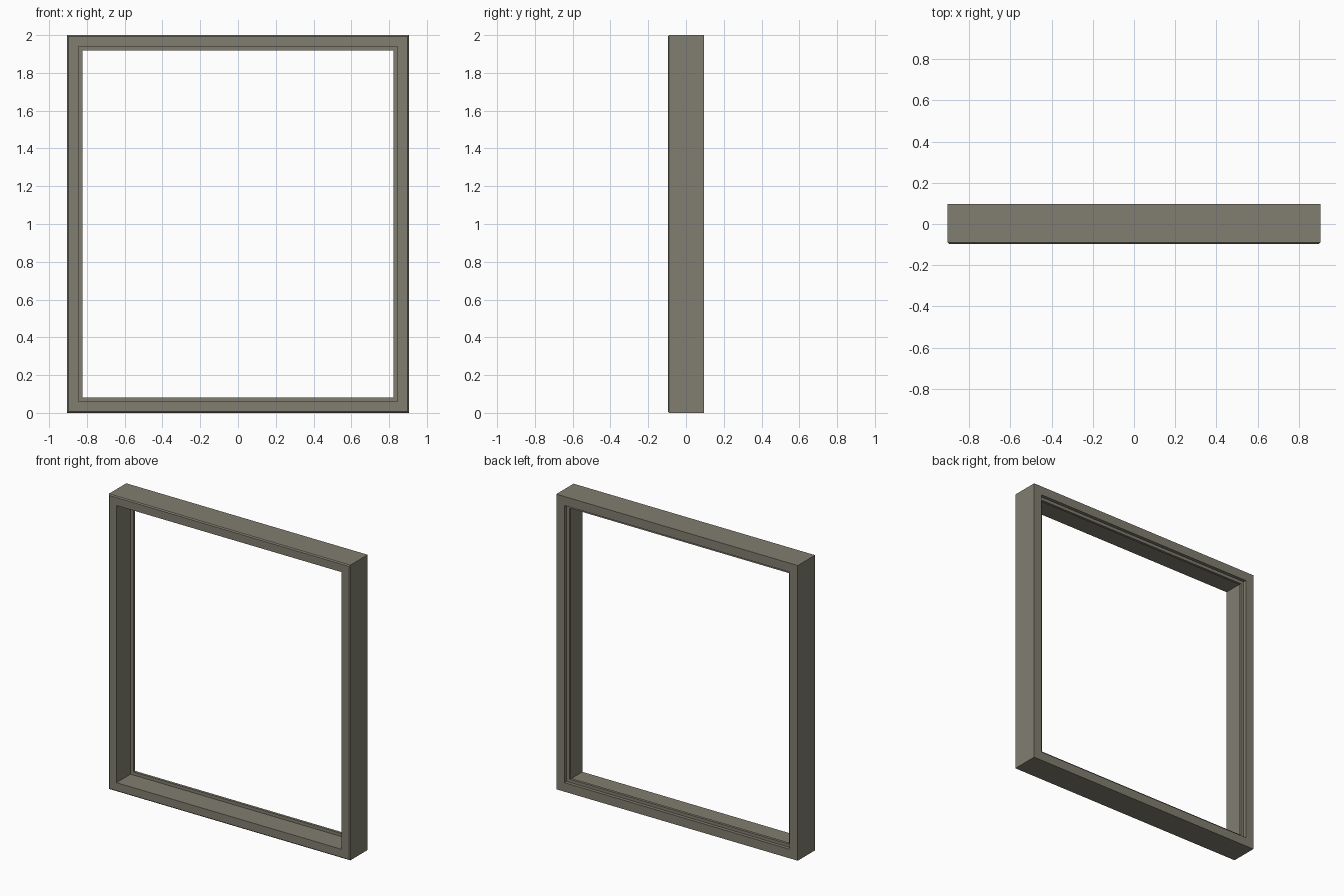
import bpy, bmesh

if "Cube" in bpy.data.objects:
    bpy.data.objects.remove(bpy.data.objects["Cube"])

W, H = 0.905, 2.0  # half width and height of the outer frame

# Cross-section: (inset from outer edge, depth y), with front chamfer and rear glazing lip
profile = [
    (0.0, 0.096), (0.0, -0.089), (0.007, -0.096),
    (0.061, -0.096), (0.061, 0.055), (0.082, 0.055),
    (0.082, 0.073), (0.061, 0.073), (0.061, 0.096),
]


def corner_ring(inset, y):
    """Rectangle of four mitred corners at a given inset and depth."""
    x, z0, z1 = W - inset, inset, H - inset
    return [(-x, y, z0), (x, y, z0), (x, y, z1), (-x, y, z1)]


# Window frame: sweep the cross-section around the rectangle
bm = bmesh.new()
rings = [[bm.verts.new(p) for p in corner_ring(*pt)] for pt in profile]
for i, ring in enumerate(rings):
    following = rings[(i + 1) % len(rings)]
    for k in range(4):
        n = (k + 1) % 4
        bm.faces.new((ring[k], ring[n], following[n], following[k]))
bmesh.ops.recalc_face_normals(bm, faces=bm.faces)

mesh = bpy.data.meshes.new("window_frame")
bm.to_mesh(mesh)
bm.free()
frame = bpy.data.objects.new("window_frame", mesh)
bpy.context.collection.objects.link(frame)

# Warm grey-olive paint
paint = bpy.data.materials.new("frame_paint")
paint.diffuse_color = (0.22, 0.21, 0.16, 1.0)
paint.use_nodes = True
paint.node_tree.nodes["Principled BSDF"].inputs["Base Color"].default_value = paint.diffuse_color
mesh.materials.append(paint)
